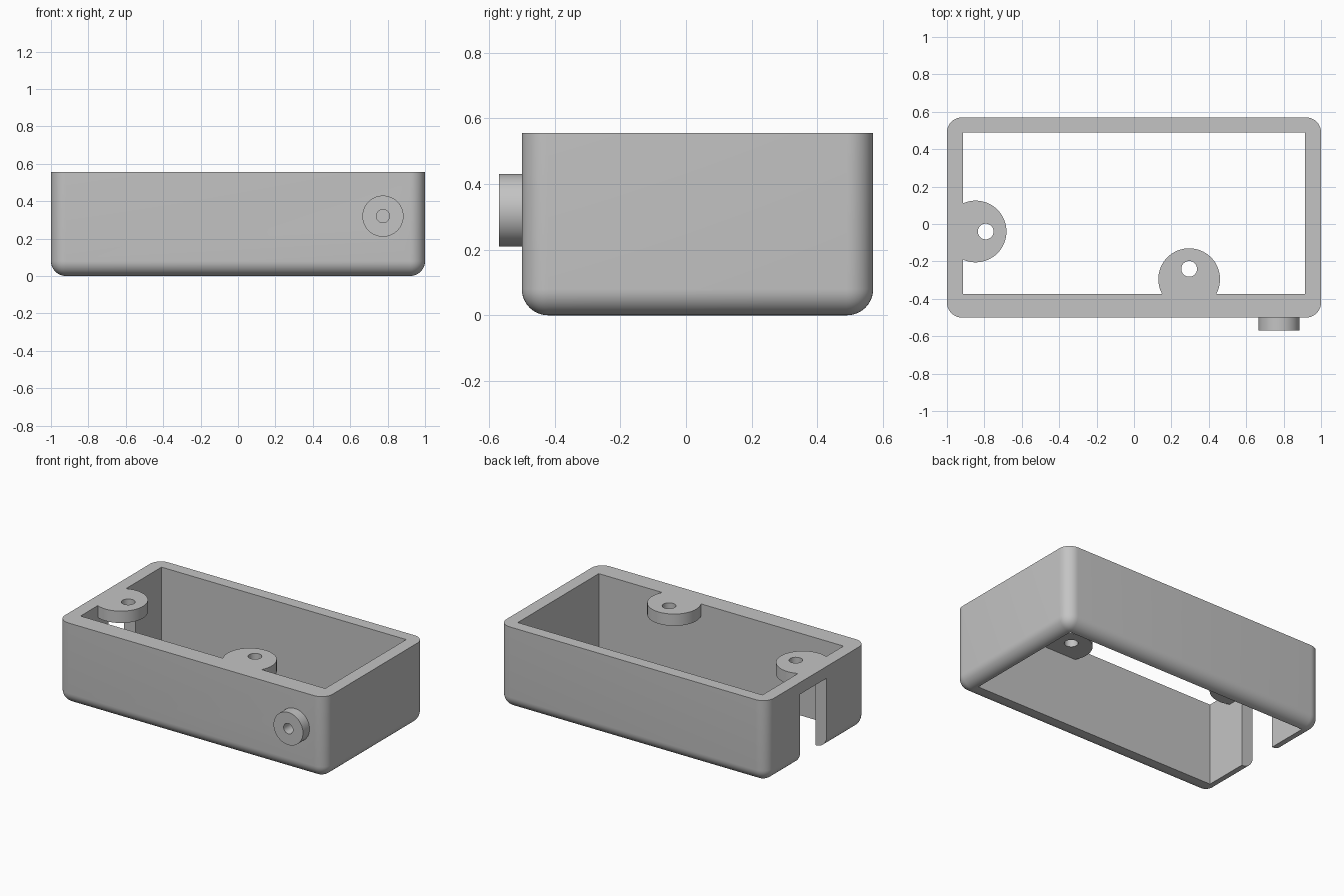
import bpy, bmesh
from math import radians
from mathutils import Matrix

cube = bpy.data.objects.get("Cube")
if cube:
    bpy.data.objects.remove(cube, do_unlink=True)

grey = bpy.data.materials.new("light grey plastic")
grey.use_nodes = True
grey.diffuse_color = (0.55, 0.55, 0.55, 1)
grey.node_tree.nodes["Principled BSDF"].inputs["Base Color"].default_value = (0.55, 0.55, 0.55, 1)

HEIGHT = 0.555
ROUND = 0.08


def finish(name, bm):
    mesh = bpy.data.meshes.new(name)
    bm.to_mesh(mesh)
    bm.free()
    mesh.materials.append(grey)
    obj = bpy.data.objects.new(name, mesh)
    bpy.context.collection.objects.link(obj)
    return obj


def box(name, low, high, rounded=False):
    bm = bmesh.new()
    bmesh.ops.create_cube(bm, size=1)
    for v in bm.verts:
        v.co = [l + (c + 0.5) * (h - l) for l, c, h in zip(low, v.co, high)]
    if rounded:  # every edge except the rim
        edges = [e for e in bm.edges if min(v.co.z for v in e.verts) < 0.01]
        bmesh.ops.bevel(bm, geom=edges, offset=ROUND, segments=10, profile=0.5, affect='EDGES')
    return finish(name, bm)


def disc(name, centre, radius, depth, along_y=False):
    bm = bmesh.new()
    turn = Matrix.Rotation(radians(90), 4, 'X') if along_y else Matrix()
    bmesh.ops.create_cone(bm, cap_ends=True, segments=64, radius1=radius, radius2=radius,
                          depth=depth, matrix=Matrix.Translation(centre) @ turn)
    return finish(name, bm)


def cut(target, cutter):
    mod = target.modifiers.new(cutter.name, 'BOOLEAN')
    mod.operation = 'DIFFERENCE'
    mod.solver = 'EXACT'
    mod.object = cutter
    cutter.hide_render = True
    cutter.hide_set(True)


def bake(obj):
    graph = bpy.context.evaluated_depsgraph_get()
    mesh = bpy.data.meshes.new_from_object(obj.evaluated_get(graph))
    obj.modifiers.clear()
    obj.data = mesh


# Open frame; the cavity leaves out two screw lugs under the rim
shell = box("shell", (-1, -0.5, 0), (1, 0.57, HEIGHT), rounded=True)
cavity = box("cavity_cutter", (-0.915, -0.375, -0.2), (0.915, 0.49, 0.8))
lug_depth = 0.08
lugs = {"end": ((-0.847, -0.04), (-0.793, -0.04)),
        "front": ((0.295, -0.295), (0.295, -0.24))}
cutters = [cavity]
for name, (centre, hole) in lugs.items():
    middle = HEIGHT - lug_depth / 2
    cut(cavity, disc(name + "_lug", (*centre, middle), 0.165, lug_depth))
    cutters.append(disc(name + "_screw_hole", (*hole, middle), 0.042, 0.2))

# Cable slot open at the bottom of the end wall
cutters.append(box("cable_slot_cutter", (-1.1, -0.075, -0.2), (-0.9, 0.21, 0.475)))

# Round spigot with a blind bore
spigot = disc("spigot", (0.775, -0.53, 0.32), 0.11, 0.08, along_y=True)
bore = disc("spigot_bore", (0.775, -0.53, 0.32), 0.035, 0.2, along_y=True)
cutters.append(bore)
cut(spigot, bore)

bpy.context.view_layer.update()
bake(cavity)
for cutter in cutters:
    cut(shell, cutter)
bpy.context.view_layer.update()
for part in (shell, spigot):
    bake(part)

# Remove helpers and smooth the rounded surfaces
for obj in list(bpy.context.collection.objects):
    if obj.hide_render and (obj in cutters or obj.name.endswith("_lug")):
        bpy.data.objects.remove(obj, do_unlink=True)
bpy.ops.object.select_all(action='DESELECT')
for part in (shell, spigot):
    part.select_set(True)
bpy.context.view_layer.objects.active = shell
bpy.ops.object.shade_smooth_by_angle(angle=radians(30))
